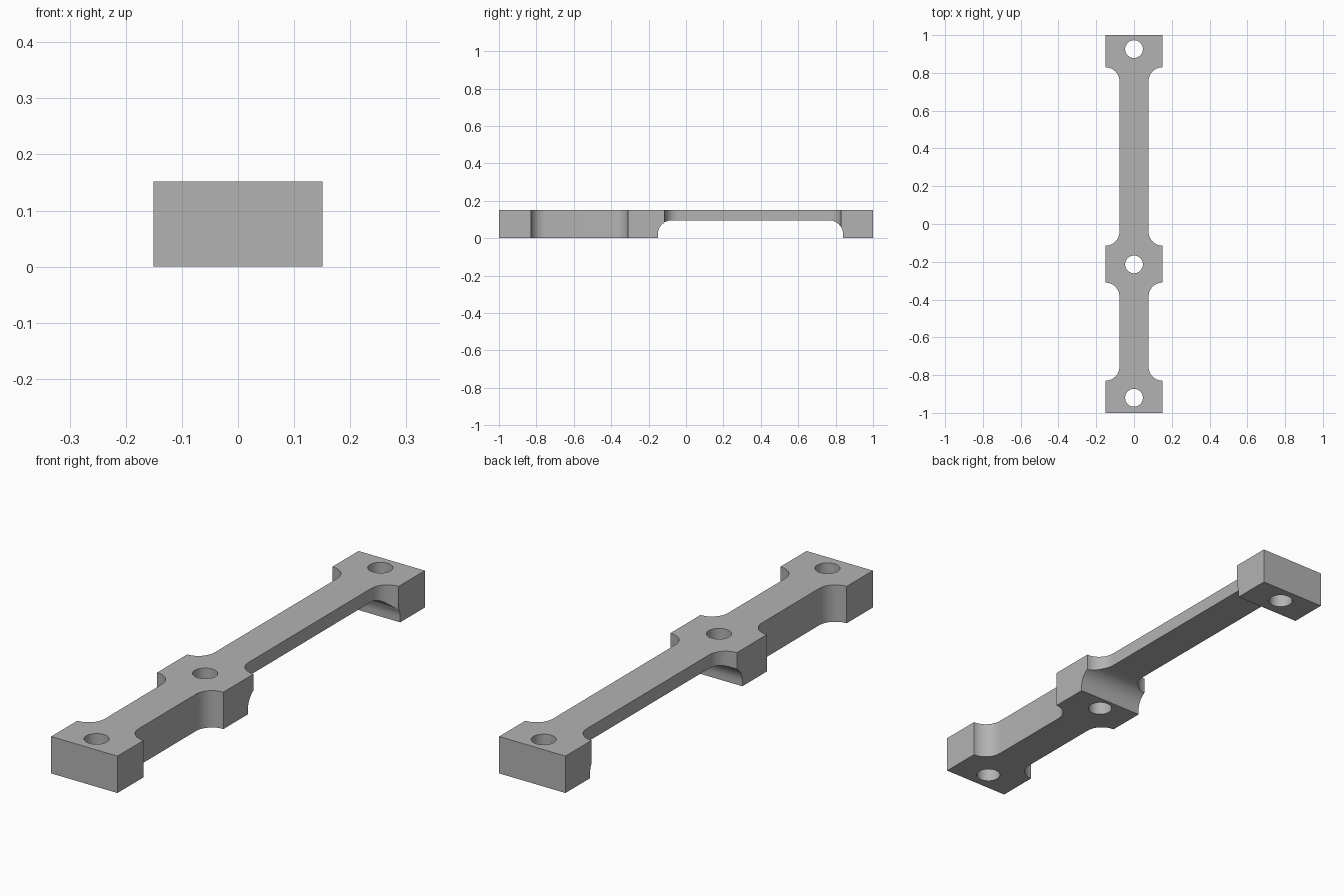
import bpy
import bmesh
from math import pi, cos, sin, radians
from mathutils import Vector

cube = bpy.data.objects.get("Cube")
if cube:
    bpy.data.objects.remove(cube, do_unlink=True)

HALF_W, NECK, HEIGHT = 0.151, 0.077, 0.152
FILLET = HALF_W - NECK
HOLES = (-0.92, -0.214, 0.926)

grey = bpy.data.materials.new("plain grey")
grey.use_nodes = True
grey.diffuse_color = (0.45, 0.45, 0.45, 1)
grey.node_tree.nodes["Principled BSDF"].inputs["Base Color"].default_value = (0.45, 0.45, 0.45, 1)


def arc(cx, cy, r, start, end, steps=12):
    """Points on an arc, angles in degrees."""
    angles = [radians(start + (end - start) * i / steps) for i in range(steps + 1)]
    return [(cx + r * cos(a), cy + r * sin(a)) for a in angles]


def prism(name, points, direction):
    """Extrude a closed 3D polygon along a direction."""
    bm = bmesh.new()
    face = bm.faces.new([bm.verts.new(p) for p in points])
    moved = bmesh.ops.extrude_face_region(bm, geom=[face])["geom"]
    verts = [v for v in moved if isinstance(v, bmesh.types.BMVert)]
    bmesh.ops.translate(bm, verts=verts, vec=Vector(direction))
    bmesh.ops.recalc_face_normals(bm, faces=bm.faces)
    mesh = bpy.data.meshes.new(name)
    bm.to_mesh(mesh)
    bm.free()
    mesh.materials.append(grey)
    obj = bpy.data.objects.new(name, mesh)
    bpy.context.collection.objects.link(obj)
    return obj


# Bar outline: square pads joined by narrow necks with concave fillets
side = [(HALF_W, -1)]
for low, high in ((-0.83, -0.31), (-0.115, 0.83)):
    side += arc(HALF_W, low + FILLET, FILLET, 270, 180)
    side += arc(HALF_W, high - FILLET, FILLET, 180, 90)
side.append((HALF_W, 1))
outline = side + [(-x, y) for x, y in reversed(side)]
bar = prism("mounting_bar", [(x, y, 0) for x, y in outline], (0, 0, HEIGHT))

# Rounded relief under the long neck
front, back, roof, r = -0.151, 0.84, 0.096, 0.076
relief = [(front, -0.1)] + arc(front + r, roof - r, r, 180, 90)
relief += arc(back - r, roof - r, r, 90, 0) + [(back, -0.1)]
cutters = [prism("relief_cutter", [(-0.3, y, z) for y, z in relief], (0.6, 0, 0))]

# Bolt holes through each pad
for y in HOLES:
    ring = arc(0, y, 0.047, 0, 360, 48)[:-1]
    cutters.append(prism("hole_cutter", [(x, v, -0.1) for x, v in ring], (0, 0, 0.4)))

bpy.ops.object.select_all(action="DESELECT")
bpy.context.view_layer.objects.active = bar
bar.select_set(True)
for cutter in cutters:
    cutter.hide_render = True
    mod = bar.modifiers.new("cut", "BOOLEAN")
    mod.operation = "DIFFERENCE"
    mod.solver = "EXACT"
    mod.object = cutter
    bpy.ops.object.modifier_apply(modifier=mod.name)
for cutter in cutters:
    bpy.data.objects.remove(cutter, do_unlink=True)

bpy.ops.object.shade_smooth_by_angle(angle=pi / 6)
